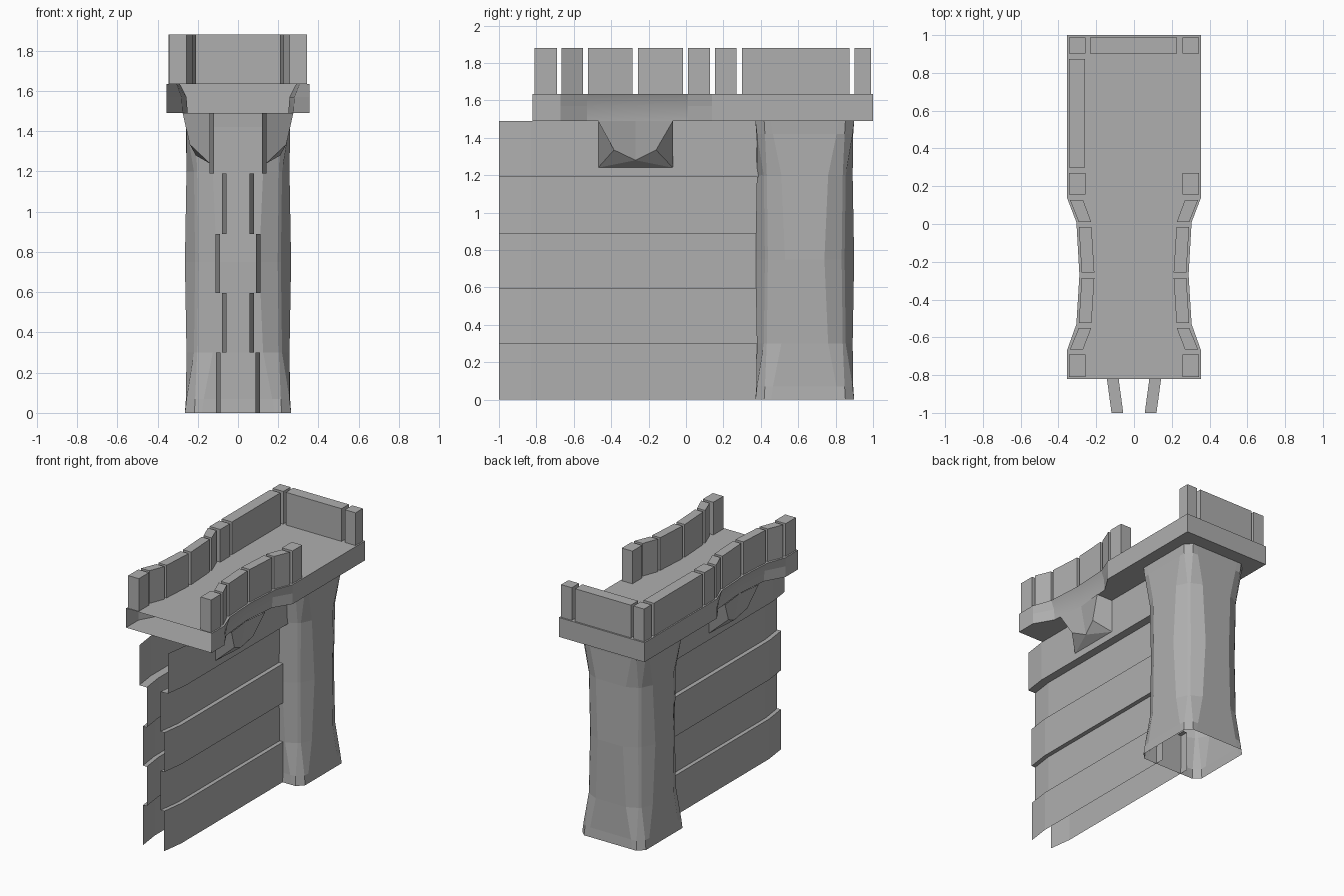
import bpy, bmesh
from mathutils import Vector

if "Cube" in bpy.data.objects:
    bpy.data.objects.remove(bpy.data.objects["Cube"])

# Mid-grey stone
stone = bpy.data.materials.new("stone")
stone.diffuse_color = (.43, .43, .43, 1)
stone.use_nodes = True
stone.node_tree.nodes["Principled BSDF"].inputs["Base Color"].default_value = stone.diffuse_color


def make(name, verts, faces, mirror=False, fix=True):
    me = bpy.data.meshes.new(name)
    me.from_pydata([Vector(v) for v in verts], [], faces)
    me.materials.append(stone)
    if fix:
        bm = bmesh.new()
        bm.from_mesh(me)
        bmesh.ops.recalc_face_normals(bm, faces=bm.faces)
        bm.to_mesh(me)
        bm.free()
    ob = bpy.data.objects.new(name, me)
    bpy.context.collection.objects.link(ob)
    if mirror:
        m = ob.modifiers.new("Mirror", 'MIRROR')
        m.use_mirror_merge = False
    return ob


def loft(name, rings, caps=(), skip=(), mirror=False):
    # Joins rings of equal length; caps lists the rings to fill
    n = len(rings[0])
    verts = [p for r in rings for p in r]
    faces = [(k * n + i, k * n + (i + 1) % n, (k + 1) * n + (i + 1) % n, (k + 1) * n + i)
             for k in range(len(rings) - 1) for i in range(n) if i not in skip]
    faces += [tuple(range(c * n, c * n + n)) for c in caps]
    return make(name, verts, faces, mirror)


# Stepped plank walls: open sheets that narrow at the front end
profile = [(.11, 0), (.11, .30), (.08, .30), (.08, .595), (.112, .595),
           (.112, .89), (.08, .89), (.08, 1.19), (.142, 1.19), (.142, 1.49)]
stations = [(-1, -.023), (-.83, 0), (.44, 0)]
verts = [(x + dx, y, z) for y, dx in stations for x, z in profile]
n = len(profile)
faces = [(k * n + i, (k + 1) * n + i, (k + 1) * n + i + 1, k * n + i + 1)
         for k in range(len(stations) - 1) for i in range(n - 1)]
make("stepped_wall", verts, faces, mirror=True, fix=False)

# Faceted tower, square at its ends and rounder in the middle, open below
CY = .635


def tower_ring(z, a, w, p, q):
    quarter = [(a, -w), (a, w), (p, q), (q, p)]
    pts = []
    for _ in range(4):
        pts += quarter
        quarter = [(-y, x) for x, y in quarter]
    return [(x, y + CY, z) for x, y in pts]


loft("tower", [tower_ring(*r) for r in (
    (0, .264, .18, .264, .217),
    (.07, .259, .17, .256, .213),
    (.30, .256, .125, .219, .203),
    (.75, .264, .105, .213, .197),
    (1.20, .256, .125, .219, .203),
    (1.42, .259, .17, .256, .213),
    (1.49, .264, .18, .264, .217))], caps=(6,))


# Walkway slab, open at the front, with a coved narrow waist
def slab_ring(z, end, mid):
    half = [(.355, -.82), (.355, -.67), (end, -.53), (mid, -.27),
            (end, .01), (.355, .14), (.355, 1)]
    return [(x, y, z) for x, y in half + [(-x, y) for x, y in reversed(half)]]


walkway = loft("walkway", [slab_ring(1.49, .275, .25), slab_ring(1.57, .28, .256),
                           slab_ring(1.635, .305, .289)], caps=(0, 2), skip=(13,))
for f in walkway.data.polygons:
    if len(f.vertices) == 4 and abs(f.center.x) < .3 and f.center.y < .5:
        f.use_smooth = True

# Faceted brackets under the waist
verts = [(.14, -.47, 1.49), (.14, -.47, 1.24), (.14, -.07, 1.24), (.14, -.07, 1.49),
         (.24, -.385, 1.335), (.21, -.27, 1.28), (.24, -.16, 1.335),
         (.275, -.47, 1.49), (.252, -.27, 1.49), (.275, -.07, 1.49)]
make("bracket", verts, [
    (0, 1, 4, 7), (1, 2, 5), (1, 5, 4), (2, 6, 5), (4, 5, 8, 7),
    (5, 6, 9, 8), (2, 3, 9, 6)], mirror=True)

# Battlement blocks
Z0, Z1 = 1.635, 1.88


def merlon(name, y0, in0, out0, y1, in1, out1, mirror=True):
    outline = [(in0, y0), (out0, y0), (out1, y1), (in1, y1)]
    loft(name, [[(x, y, z) for x, y in outline] for z in (Z0, Z1)], (0, 1), mirror=mirror)


for i, (y0, a0, b0, y1, a1, b1) in enumerate((
        (-.81, .256, .344, -.69, .256, .344),
        (-.665, .27, .34, -.55, .226, .292),
        (-.525, .225, .292, -.285, .21, .277),
        (-.257, .21, .277, -.015, .225, .292),
        (.01, .226, .292, .128, .27, .34),
        (.155, .256, .344, .27, .256, .344),
        (.902, .256, .344, .988, .256, .344))):
    merlon(f"side_merlon_{i + 1}", y0, a0, b0, y1, a1, b1)

# Long blocks on the left and the back; the right side stays open
merlon("left_parapet", .3, -.26, -.345, .873, -.26, -.345, False)
merlon("back_parapet", .902, -.234, .228, .988, -.234, .228, False)
